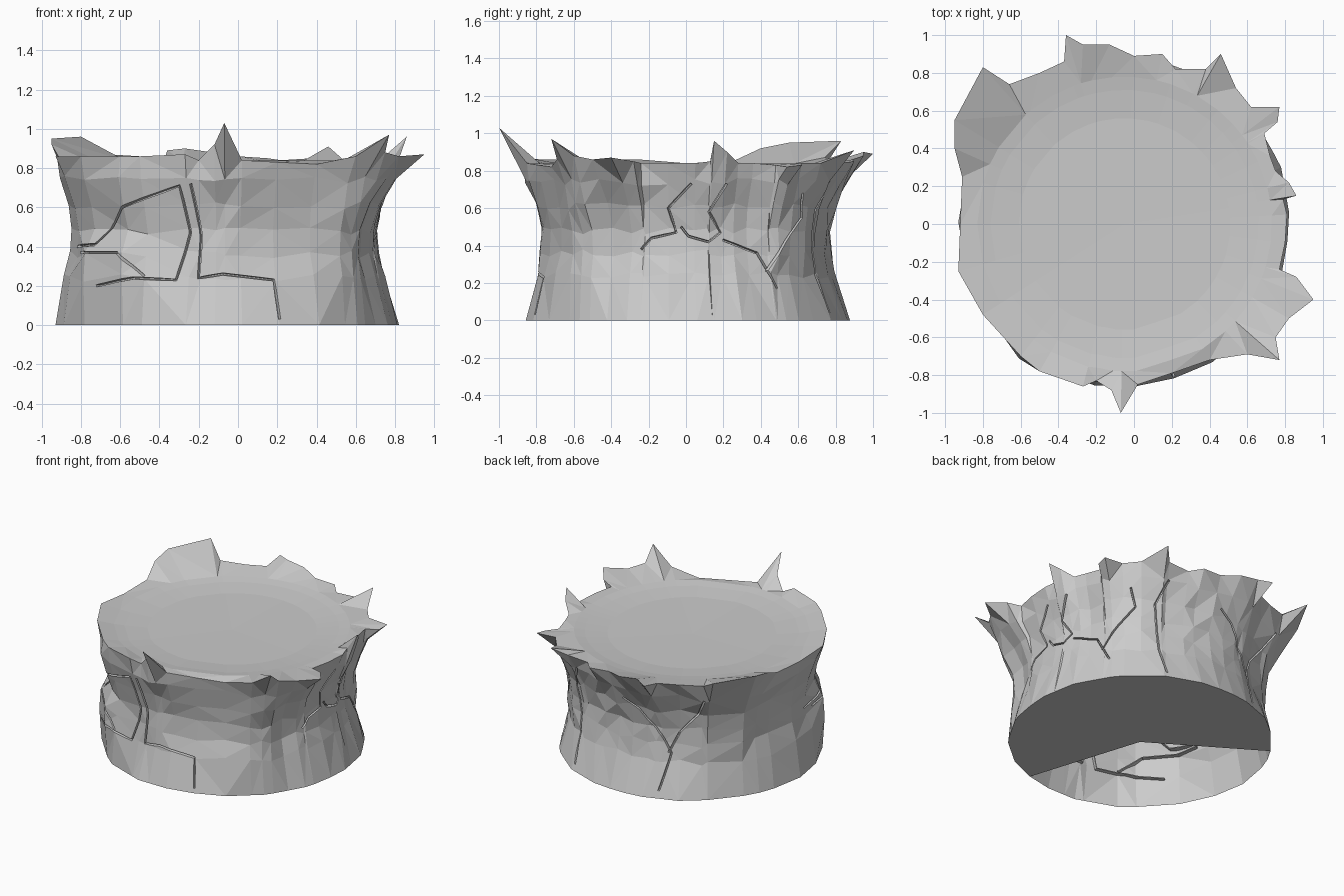
import bpy, bmesh, math, random
from mathutils import Vector
from mathutils.bvhtree import BVHTree

if "Cube" in bpy.data.objects:
    bpy.data.objects.remove(bpy.data.objects["Cube"])

random.seed(4)
CX = -0.05  # axis of the stump

# Jagged rim, counter-clockwise from the front spike (x, y, z)
RIM = [
    (-.07, -1.0, 1.03), (.02, -.85, .84), (.2, -.79, .83), (.4, -.72, .82), (.6, -.69, .86),
    (.77, -.72, .97), (.75, -.6, .88), (.82, -.5, .86), (.95, -.4, .87), (.86, -.28, .85),
    (.77, -.24, .84), (.8, -.1, .84), (.81, .05, .84), (.79, .13, .85), (.86, .15, .96),
    (.82, .22, .9), (.75, .28, .84), (.72, .36, .84), (.69, .48, .83), (.76, .54, .82),
    (.77, .62, .83), (.62, .62, .84), (.54, .72, .84), (.46, .9, .91), (.38, .82, .85),
    (.22, .82, .84), (.15, .9, .85), (0, .89, .86), (-.13, .95, .88), (-.27, .95, .9),
    (-.36, 1.0, .89), (-.37, .86, .86), (-.5, .8, .86), (-.66, .74, .87), (-.8, .83, .96),
    (-.95, .55, .95), (-.95, .4, .92), (-.91, .25, .85), (-.92, 0, .84), (-.93, -.25, .86),
    (-.8, -.48, .86), (-.6, -.7, .86), (-.5, -.78, .86), (-.27, -.86, .87), (-.2, -.83, .84),
    (-.12, -.88, .92)]

# Wall rings: height, radius, share of the rim's overhang
WALL = [(0, .88, 0), (.24, .80, 0), (.36, .77, .05), (.48, .76, .12), (.61, .775, .25), (.74, .815, .5)]
# Blocky bark lumps: angle, height, angular spread, height spread, amount
LUMPS = [(-136, .29, 24, .16, .05), (-122, .62, 30, .36, .04), (190, .45, 70, .45, .03),
         (-45, .42, 15, .32, .06), (45, .5, 18, .3, .045), (140, .42, 14, .2, .035),
         (-35, .7, 16, .16, .03)]


def polar(a, r, z):
    return Vector((CX + r * math.cos(a), r * math.sin(a), z))


def wall_radius(a, z, r, share, rim_r):
    if z == 0:  # 18-sided foot
        d = math.degrees(a) % 20 - 10
        return r * math.cos(math.radians(10)) / math.cos(math.radians(d))
    r += share * (rim_r - .84) + random.uniform(-.008, .008)
    for la, lz, sa, sz, amt in LUMPS:
        d = (math.degrees(a) - la + 180) % 360 - 180
        r += amt * min(1, max(0, 2 * (1 - max(abs(d) / sa, abs(z - lz) / sz))))
    return r


def finish(bm, name):
    bmesh.ops.recalc_face_normals(bm, faces=bm.faces[:])
    me = bpy.data.meshes.new(name)
    bm.to_mesh(me)
    ob = bpy.data.objects.new(name, me)
    bpy.context.collection.objects.link(ob)
    return ob


# Stump body: wall rings, rim, dished top
cols = [(math.atan2(y, x - CX), math.hypot(x - CX, y), z) for x, y, z in RIM]
n = len(RIM)
soft = [(cols[i - 1][1] + cols[i][1] + cols[(i + 1) % n][1]) / 3 for i in range(n)]
bm = bmesh.new()
rings = []
for z, r, share in WALL:
    ring = []
    for (a, rr, rz), sr in zip(cols, soft):
        dz = random.uniform(-.02, .02) if z else 0
        ring.append(bm.verts.new(polar(a, wall_radius(a, z, r, share, sr), z + dz)))
    rings.append(ring)
rings.append([bm.verts.new(p) for p in RIM])
for r, z in ((.78, .838), (.71, .828), (.56, .815)):
    rings.append([bm.verts.new(polar(a, min(r, rr * r / .85), z)) for a, rr, rz in cols])
for lo, hi in zip(rings, rings[1:]):
    for i in range(n):
        j = (i + 1) % n
        bm.faces.new((lo[i], lo[j], hi[j], hi[i]))
for ring, z in ((rings[0], 0), (rings[-1], .81)):
    c = bm.verts.new((CX, 0, z))
    for i in range(n):
        bm.faces.new((ring[i], ring[(i + 1) % n], c))
for v in rings[0]:
    v.co.y += .01
bmesh.ops.triangulate(bm, faces=bm.faces[:])
bm.normal_update()
tree = BVHTree.FromBMesh(bm)
stump = finish(bm, "stump")
bm.free()

# Bark cracks: paths of (angle in degrees, height)
CRACKS = [
    [(-166, .4), (-144, .41), (-129, .6), (-107, .71), (-104, .47), (-109, .23), (-124, .24), (-141, .2)],
    [(-158, .37), (-131, .37), (-120, .25)],
    [(-103, .72), (-100, .45), (-101, .24), (-92, .26), (-73, .23), (-72, .03)],
    [(-18, .38), (-14, .44), (-4, .47), (-7, .6), (2, .73)],
    [(-2, .5), (1, .45), (9, .42), (14, .47), (9, .58), (15, .73)],
    [(15, .43), (29, .36), (36, .17)],
    [(32, .26), (40, .42), (48, .55), (46, .68)],
    [(63, .75), (57, .58), (59, .25), (62, .04)],
    [(91, .66), (99, .6), (110, .42), (115, .3), (110, .05)],
    [(130, .74), (128, .6), (119, .45), (113.5, .3)]]


def cut_crack(path, w=.01, depth=.025):
    pts = []
    for (a0, z0), (a1, z1) in zip(path, path[1:]):
        k = max(1, round(math.hypot((a1 - a0) * .014, z1 - z0) / .08))
        pts += [(a0 + (a1 - a0) * t / k, z0 + (z1 - z0) * t / k) for t in range(k)]
    pts.append(path[-1])
    cb = bmesh.new()
    secs = []
    for i, (a, z) in enumerate(pts):
        p, q = pts[max(i - 1, 0)], pts[min(i + 1, len(pts) - 1)]
        t = Vector(((q[0] - p[0]) * .014, q[1] - p[1])).normalized()
        ang = math.radians(a)
        out = Vector((math.cos(ang), math.sin(ang), 0))
        hit = tree.ray_cast(polar(ang, 2, z), -out)[0]
        r = math.hypot(hit.x - CX, hit.y) if hit else .8
        da, dz = -t.y * w / r, t.x * w
        secs.append([cb.verts.new(v) for v in (
            polar(ang + da, r + .03, z + dz), polar(ang - da, r + .03, z - dz),
            polar(ang - da * .3, r - depth, z - dz * .3), polar(ang + da * .3, r - depth, z + dz * .3))])
    for s, e in zip(secs, secs[1:]):
        for i in range(4):
            j = (i + 1) % 4
            cb.faces.new((s[i], s[j], e[j], e[i]))
    cb.faces.new(secs[0])
    cb.faces.new(secs[-1])
    bmesh.ops.triangulate(cb, faces=cb.faces[:])
    cutter = finish(cb, "crack_cutter")
    cutter.hide_render = True
    cb.free()
    mod = stump.modifiers.new("crack", 'BOOLEAN')
    mod.operation = 'DIFFERENCE'
    mod.solver = 'EXACT'
    mod.object = cutter
    bpy.context.view_layer.objects.active = stump
    bpy.ops.object.modifier_apply(modifier=mod.name)
    bpy.data.objects.remove(cutter)


for path in CRACKS:
    cut_crack(path)

# Underside: only the back-right part of the foot is closed
bm = bmesh.new()
bm.from_mesh(stump.data)
gone = []
for f in bm.faces:
    if all(v.co.z < 1e-4 for v in f.verts):
        c = f.calc_center_median()
        if 145 < math.degrees(math.atan2(c.y, c.x - CX)) % 360 < 289:
            gone.append(f)
bmesh.ops.delete(bm, geom=gone, context='FACES_ONLY')
for f in bm.faces:
    f.smooth = False
bm.to_mesh(stump.data)
bm.free()
